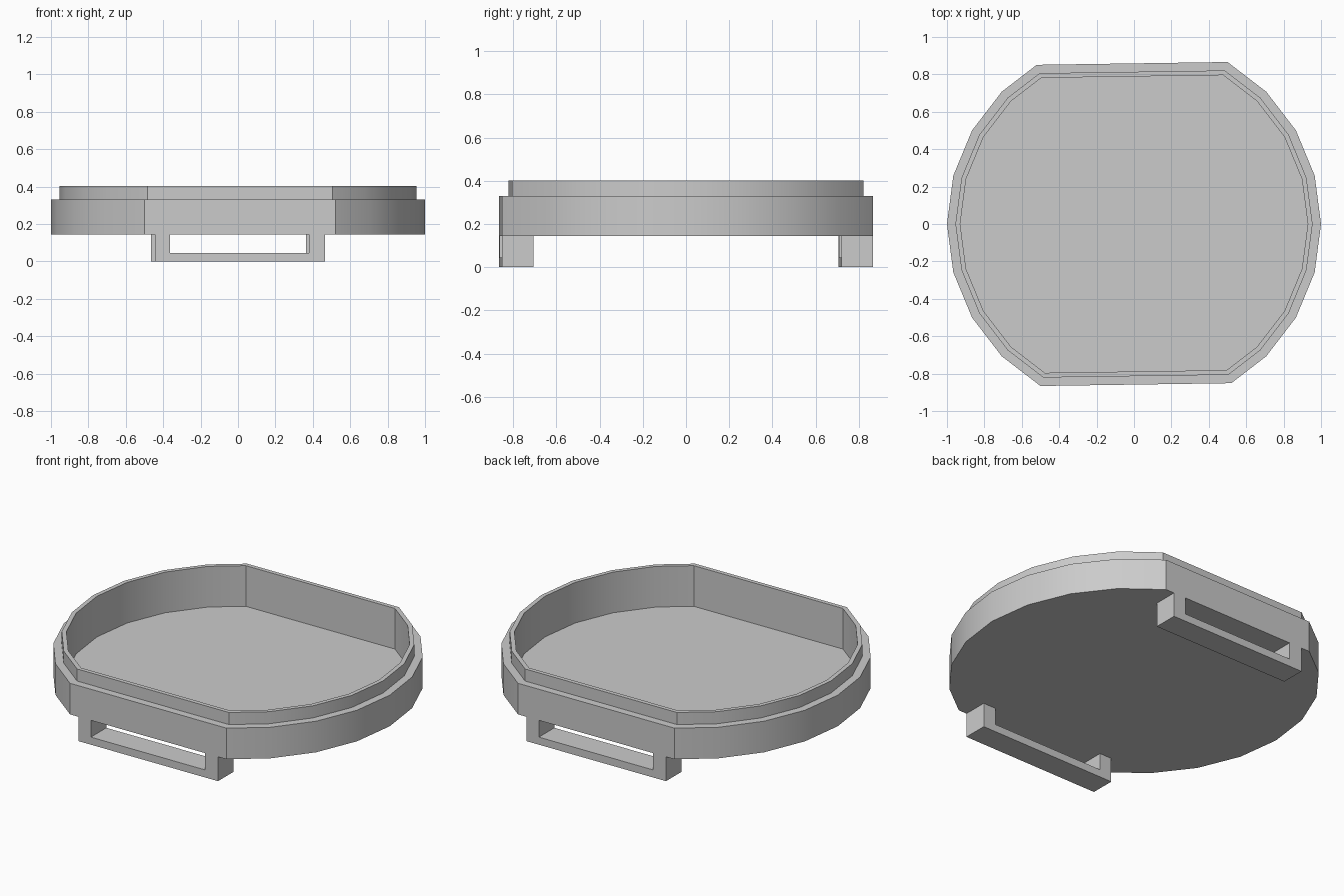
import bpy, bmesh, math
from mathutils import Vector

if "Cube" in bpy.data.objects:
    bpy.data.objects.remove(bpy.data.objects["Cube"])

# Half outline of the flattened 24-sided disc; the rest is its half-turn copy
half = [Vector((0.52, -0.851))]
half += [Vector((math.cos(math.radians(a)), math.sin(math.radians(a)))) for a in range(-45, 61, 15)]
outline = half + [-p for p in half]


def inset(points, d):
    """Offset a counter-clockwise outline inward by an even distance."""
    result = []
    for i, p in enumerate(points):
        e1 = (p - points[i - 1]).normalized()
        e2 = (points[(i + 1) % len(points)] - p).normalized()
        n1, n2 = Vector((-e1.y, e1.x)), Vector((-e2.y, e2.x))
        result.append(p + (n1 + n2) * d / (1 + n1.dot(n2)))
    return result


def finish(name, bm):
    bmesh.ops.recalc_face_normals(bm, faces=bm.faces)
    mesh = bpy.data.meshes.new(name)
    bm.to_mesh(mesh)
    bm.free()
    obj = bpy.data.objects.new(name, mesh)
    bpy.context.collection.objects.link(obj)
    return obj


# Tray: outer wall, step, raised lip, inner wall and floor
sections = [(0, 0.145), (0, 0.33), (0.045, 0.33), (0.045, 0.402), (0.07, 0.402), (0.07, 0.16)]
bm = bmesh.new()
loops = [[bm.verts.new((p.x, p.y, z)) for p in inset(outline, d)] for d, z in sections]
n = len(outline)
for a, b in zip(loops, loops[1:]):
    for i in range(n):
        j = (i + 1) % n
        bm.faces.new((a[i], a[j], b[j], b[i]))
bm.faces.new(loops[0][::-1])
bm.faces.new(loops[-1])
tray = finish("tray", bm)
bpy.context.view_layer.objects.active = tray
tray.select_set(True)
bpy.ops.object.shade_smooth_by_angle(angle=math.radians(30))

# Strap loops: U profile extruded inward from each flat side
profile = [(-0.444, 0.145), (-0.444, 0), (0.465, 0), (0.465, 0.145),
           (0.38, 0.145), (0.38, 0.045), (-0.364, 0.045), (-0.364, 0.145)]
slope = 0.015 / 1.02
for name, s in (("front_strap_loop", 1), ("back_strap_loop", -1)):
    bm = bmesh.new()
    verts = [bm.verts.new((s * x, s * (-0.866 + slope * (x + 0.5)), z)) for x, z in profile]
    face = bm.faces.new(verts)
    ext = bmesh.ops.extrude_face_region(bm, geom=[face], use_keep_orig=True)
    moved = [v for v in ext["geom"] if isinstance(v, bmesh.types.BMVert)]
    bmesh.ops.translate(bm, verts=moved, vec=(0, s * 0.145, 0))
    finish(name, bm)
